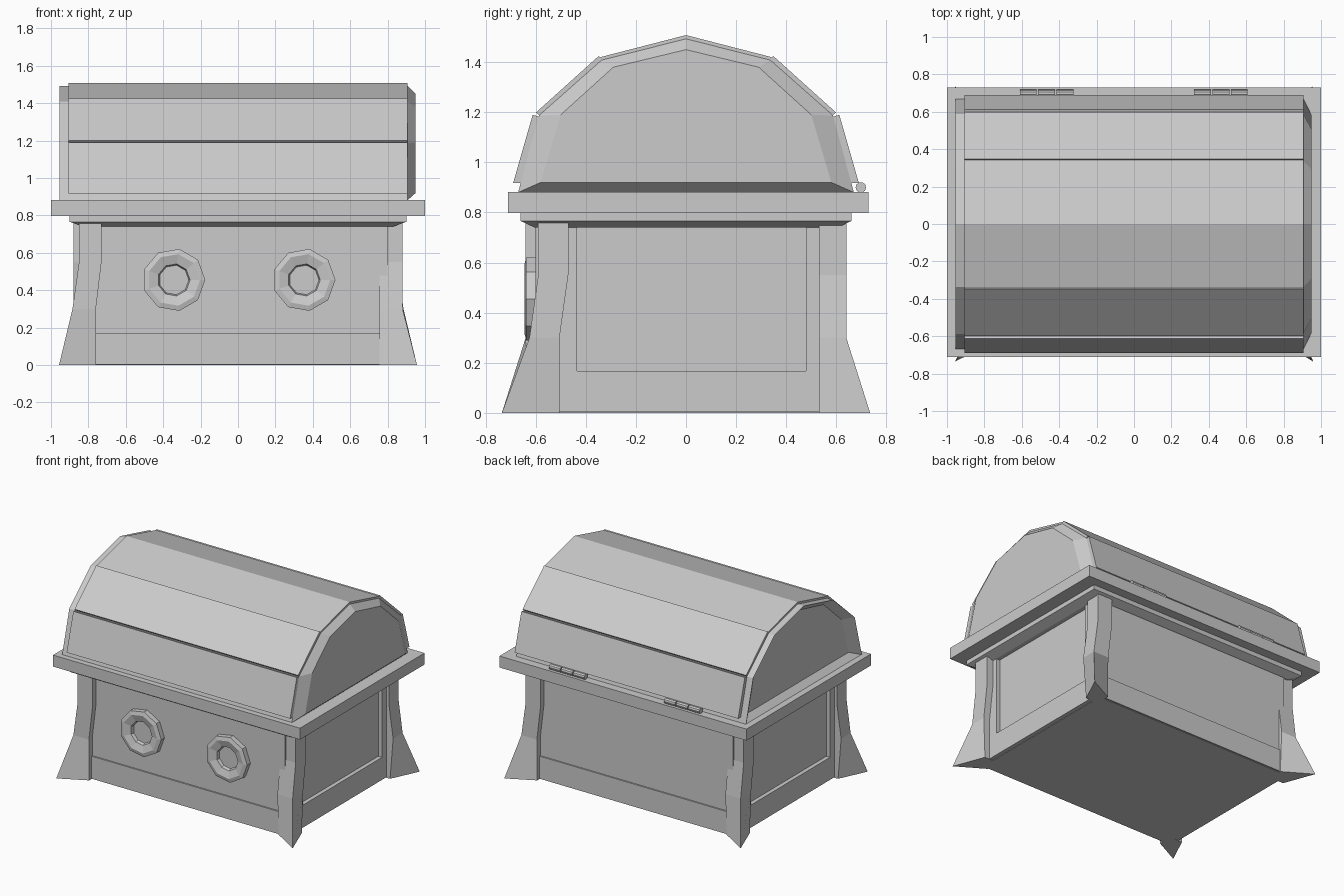
import bpy, bmesh, math
from mathutils import Matrix

if "Cube" in bpy.data.objects:
    bpy.data.objects.remove(bpy.data.objects["Cube"])

TURN = Matrix.Rotation(math.pi, 4, 'Z')


def loft(name, rings, turned=False):
    """Solid skinned through matching rings; turned adds a copy rotated half a turn."""
    bm = bmesh.new()
    vs = [[bm.verts.new(p) for p in r] for r in rings]
    n = len(vs[0])
    for a, b in zip(vs, vs[1:]):
        for i in range(n):
            j = (i + 1) % n
            bm.faces.new((a[i], a[j], b[j], b[i]))
    bm.faces.new(vs[0])
    bm.faces.new(vs[-1])
    bmesh.ops.recalc_face_normals(bm, faces=bm.faces)
    me = bpy.data.meshes.new(name)
    bm.to_mesh(me)
    bm.free()
    obs = [bpy.data.objects.new(name, me)]
    if turned:
        obs.append(bpy.data.objects.new(name, me))
        obs[1].matrix_world = TURN
    for ob in obs:
        bpy.context.collection.objects.link(ob)


def rect(x0, x1, y0, y1, z):
    return [(x0, y0, z), (x1, y0, z), (x1, y1, z), (x0, y1, z)]


def box(name, x0, x1, y0, y1, z0, z1, turned=False):
    loft(name, [rect(x0, x1, y0, y1, z0), rect(x0, x1, y0, y1, z1)], turned)


def arch(half, x):
    """Mirror a half outline (y, z) ending on the ridge, placed at x."""
    pts = half + [(-y, z) for y, z in reversed(half[:-1])]
    return [(x, y, z) for y, z in pts]


# Body, bottom rail and side stiles
box("body", -0.80, 0.80, -0.60, 0.60, 0.0, 0.78)
box("bottom_rail", -0.83, 0.83, -0.61, 0.61, 0.003, 0.168)
box("stile_back", 0.78, 0.83, 0.48, 0.56, 0.01, 0.76, True)
box("stile_front", 0.78, 0.83, -0.56, -0.435, 0.01, 0.76, True)

# Moulding under the rim, and the rim
loft("moulding", [rect(-0.83, 0.83, -0.605, 0.605, 0.74),
                  rect(-0.90, 0.90, -0.66, 0.66, 0.766),
                  rect(-0.90, 0.90, -0.66, 0.66, 0.81)])
box("rim", -1.0, 1.0, -0.711, 0.729, 0.798, 0.882)


# Flared legs: outer edge u, inner edge u, projection v at each height
def leg(name, levels, v_in, foot_u, foot_v, place):
    rings = []
    for i, (z, u_out, u_in, v) in enumerate(levels):
        side_u, side_v = (foot_u, foot_v) if i == 0 else (u_out, v)
        rings.append([place(u_out, v) + (z,), place(u_in, side_v) + (z,),
                      place(u_in, v_in) + (z,), place(side_u, v_in) + (z,)])
    loft(name, rings, True)


leg("leg_front_left", [(0, 0.957, 0.76, 0.735), (0.3, 0.885, 0.76, 0.64),
                       (0.55, 0.85, 0.73, 0.64), (0.78, 0.85, 0.73, 0.64)],
    0.53, 0.86, 0.635, lambda u, v: (-u, -v))
leg("leg_front_right", [(0, 0.735, 0.505, 0.957), (0.3, 0.625, 0.505, 0.88),
                        (0.55, 0.59, 0.47, 0.88), (0.78, 0.59, 0.47, 0.88)],
    0.757, 0.612, 0.87, lambda u, v: (v, -u))

# Lid core: sunken panel on the left end, raised panel on the right end
outer = [(-0.67, 0.88), (-0.587, 1.187), (-0.337, 1.408), (0, 1.493)]
inner = [(-0.58, 0.92), (-0.50, 1.19), (-0.29, 1.38), (0, 1.45)]
loft("lid_core", [arch(inner, -0.91), arch(outer, -0.955),
                  arch(outer, 0.905), arch(inner, 0.95)])


# Lid planks
def plank(name, outline, turned=False):
    loft(name, [[(x, y, z) for y, z in outline] for x in (-0.905, 0.905)], turned)


plank("lid_plank_low", [(-0.69, 0.918), (-0.612, 1.19), (-0.58, 1.18), (-0.655, 0.918)], True)
plank("lid_plank_mid", [(-0.598, 1.2), (-0.348, 1.425), (-0.332, 1.405), (-0.582, 1.182)], True)
plank("lid_plank_top", [(-0.342, 1.42), (0, 1.508), (0.342, 1.42),
                        (0.336, 1.395), (0, 1.48), (-0.336, 1.395)])


# Nine-sided ring bosses on the front
def nonagon(cx, r, y):
    return [(cx + r * math.cos(math.tau * i / 9), y, 0.455 + r * math.sin(math.tau * i / 9))
            for i in range(9)]


for side, cx in (("left", -0.343), ("right", 0.353)):
    loft("boss_" + side, [nonagon(cx, r, y) for r, y in
                          ((0.168, -0.58), (0.168, -0.638), (0.14, -0.645),
                           (0.087, -0.63), (0.08, -0.608))])

# Hinge barrels, three knuckles each
for start in (-0.61, 0.322):
    for k in range(3):
        x0 = start + k * 0.098
        loft("hinge_knuckle", [[(x, 0.698 + 0.021 * math.cos(math.tau * i / 10),
                                 0.9 + 0.021 * math.sin(math.tau * i / 10))
                                for i in range(10)] for x in (x0, x0 + 0.09)])
